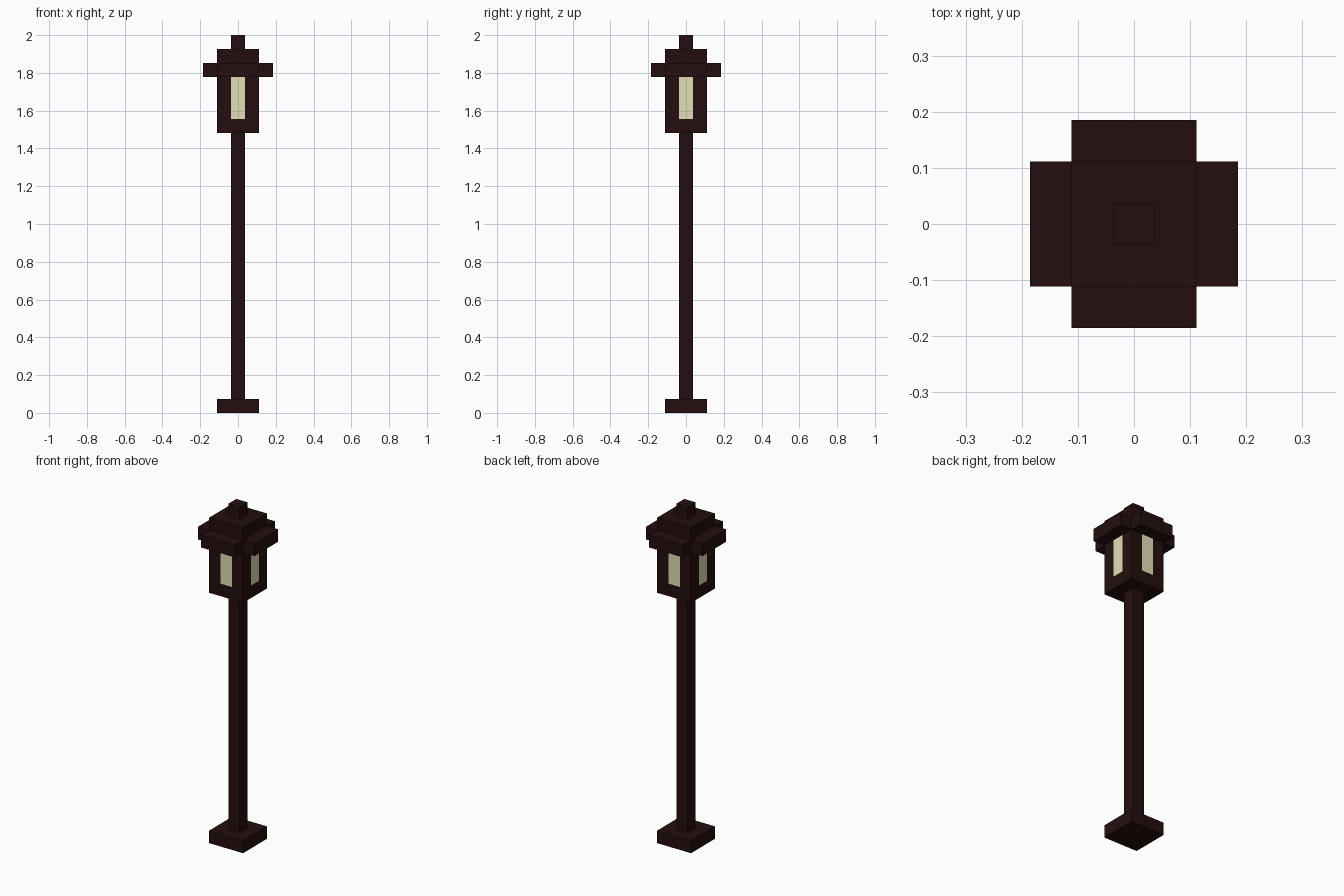
import bpy, bmesh
from mathutils import Vector

if "Cube" in bpy.data.objects:
    bpy.data.objects.remove(bpy.data.objects["Cube"])

U = 2 / 27  # one block of the model's grid


def material(name, color):
    m = bpy.data.materials.new(name)
    m.diffuse_color = (*color, 1)
    m.use_nodes = True
    m.node_tree.nodes["Principled BSDF"].inputs["Base Color"].default_value = m.diffuse_color
    return m


IRON = material("dark_iron", (0.018, 0.0045, 0.0045))
GLASS = material("pale_glass", (0.76, 0.74, 0.48))


def finish(name, bm, *mats):
    bmesh.ops.recalc_face_normals(bm, faces=bm.faces)
    mesh = bpy.data.meshes.new(name)
    bm.to_mesh(mesh)
    bm.free()
    for m in mats:
        mesh.materials.append(m)
    obj = bpy.data.objects.new(name, mesh)
    bpy.context.collection.objects.link(obj)
    return obj


def prism(outline, z0, z1):
    """Extrude an outline (in blocks) from z0 to z1 (in blocks)."""
    bm = bmesh.new()
    face = bm.faces.new([bm.verts.new((x * U, y * U, z0 * U)) for x, y in outline])
    ext = bmesh.ops.extrude_face_region(bm, geom=[face])
    top = [v for v in ext["geom"] if isinstance(v, bmesh.types.BMVert)]
    bmesh.ops.translate(bm, verts=top, vec=(0, 0, (z1 - z0) * U))
    return bm


def square(width):
    h = width / 2
    return [(-h, -h), (h, -h), (h, h), (-h, h)]


# Square stacked parts: name, width, bottom, top
for name, width, z0, z1 in [("base", 3, 0, 1), ("post", 1, 1, 20),
                            ("roof_cap", 3, 25, 26), ("finial", 1, 26, 27)]:
    finish(name, prism(square(width), z0, z1), IRON)

# Cross-shaped roof eave with missing corners
a, b = 1.5, 2.5
cross = [(-a, -b), (a, -b), (a, -a), (b, -a), (b, a), (a, a),
         (a, b), (-a, b), (-a, a), (-b, a), (-b, -a), (-a, -a)]
finish("roof_eave", prism(cross, 24, 25), IRON)

# Lantern housing, sliced so each side has a flush glass window
bm = prism(square(3), 20, 24)
cuts = [((s * U / 2, 0, 0), (1, 0, 0)) for s in (-1, 1)]
cuts += [((0, s * U / 2, 0), (0, 1, 0)) for s in (-1, 1)]
cuts += [((0, 0, 21 * U), (0, 0, 1))]
for co, no in cuts:
    bmesh.ops.bisect_plane(bm, geom=bm.verts[:] + bm.edges[:] + bm.faces[:],
                           plane_co=Vector(co), plane_no=Vector(no))
bm.normal_update()
for f in bm.faces:
    c = f.calc_center_median()
    if abs(f.normal.z) < 0.5 and c.z > 21 * U and min(abs(c.x), abs(c.y)) < U / 4:
        f.material_index = 1
finish("lantern", bm, IRON, GLASS)
